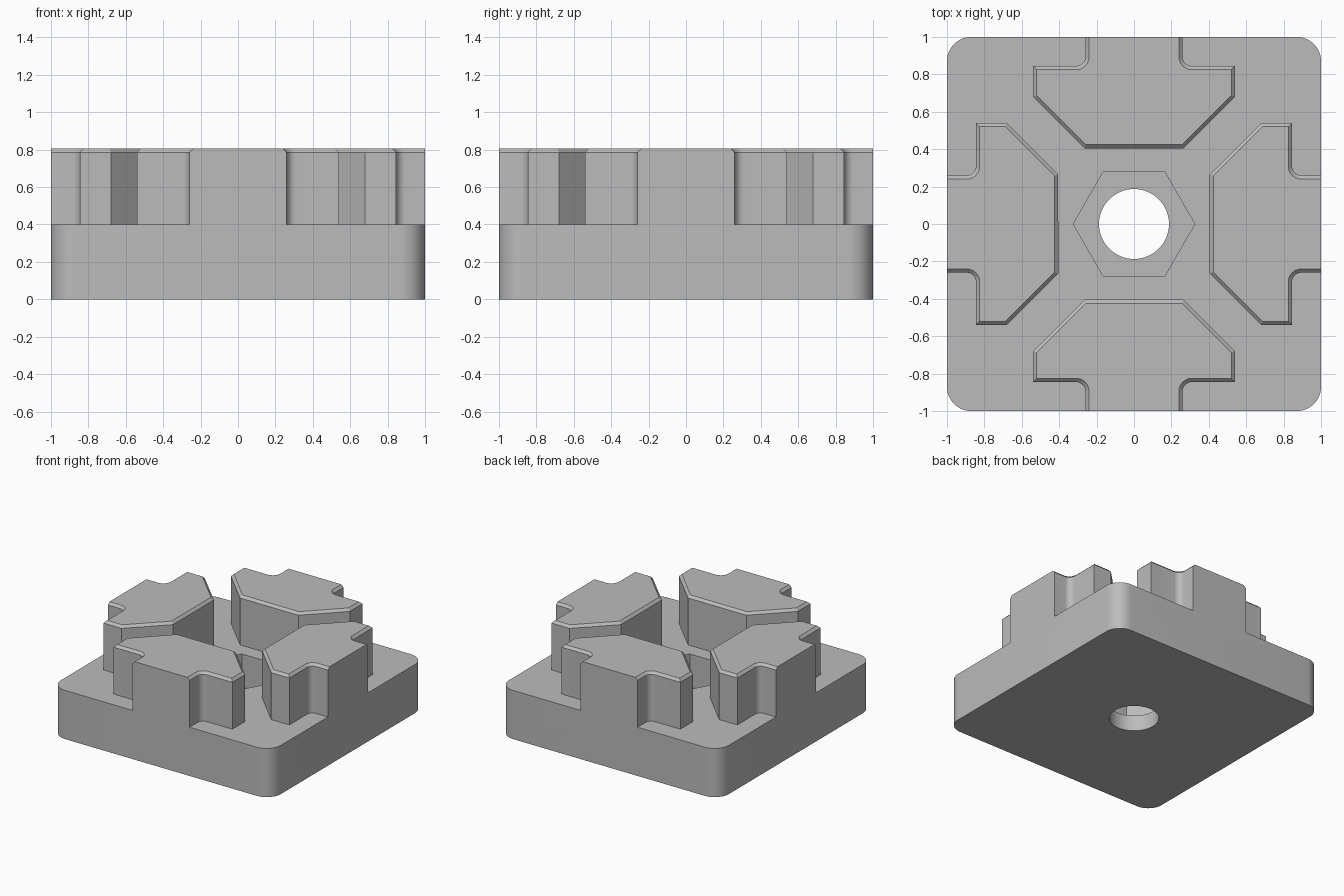
import bpy, bmesh, math
from mathutils import Matrix

if "Cube" in bpy.data.objects:
    bpy.data.objects.remove(bpy.data.objects["Cube"])

BASE_TOP, JAW_TOP, FLOOR = 0.40, 0.805, 0.13

grey = bpy.data.materials.new("plain grey")
grey.diffuse_color = (0.5, 0.5, 0.5, 1)
grey.use_nodes = True
grey.node_tree.nodes["Principled BSDF"].inputs["Base Color"].default_value = grey.diffuse_color


def arc(cx, cy, r, a0, a1, n):
    return [(cx + r * math.cos(math.radians(a0 + (a1 - a0) * i / n)),
             cy + r * math.sin(math.radians(a0 + (a1 - a0) * i / n))) for i in range(n + 1)]


def prism(name, outline, z0, z1, turn=0, chamfer=0):
    """Extrude an outline; optionally chamfer the top rim except along y = -1."""
    bm = bmesh.new()
    face = bm.faces.new([bm.verts.new((x, y, z0)) for x, y in outline])
    top = bmesh.ops.extrude_face_region(bm, geom=[face], use_keep_orig=True)["geom"]
    bmesh.ops.translate(bm, vec=(0, 0, z1 - z0),
                        verts=[g for g in top if isinstance(g, bmesh.types.BMVert)])
    bmesh.ops.recalc_face_normals(bm, faces=bm.faces)
    if chamfer:
        rim = [e for e in bm.edges if all(v.co.z > z1 - 1e-4 for v in e.verts)
               and not all(v.co.y < -0.999 for v in e.verts)]
        bmesh.ops.bevel(bm, geom=rim, offset=chamfer, segments=1, affect='EDGES')
    bm.transform(Matrix.Rotation(math.radians(turn), 4, 'Z'))
    mesh = bpy.data.meshes.new(name)
    bm.to_mesh(mesh)
    bm.free()
    mesh.materials.append(grey)
    ob = bpy.data.objects.new(name, mesh)
    bpy.context.collection.objects.link(ob)
    return ob


# Square base with rounded corners
r = 0.13
corners = []
for i, (sx, sy) in enumerate([(1, 1), (-1, 1), (-1, -1), (1, -1)]):
    corners += arc(sx * (1 - r), sy * (1 - r), r, 90 * i, 90 * i + 90, 12)
block = prism("slotted_block", corners, 0, BASE_TOP)

# Hexagonal pocket with a round through hole in its floor
hexagon = prism("hex_cutter", arc(0, 0, 0.325, 0, 360, 6)[:-1], FLOOR, 0.6)
hole = prism("hole_cutter", arc(0, 0, 0.187, 0, 360, 64)[:-1], -0.2, 0.3)
tools = [(hexagon, 'DIFFERENCE'), (hole, 'DIFFERENCE')]

# Four jaws separated by T-shaped slots: neck, filleted shoulder, wing, slanted side
half = [(0.26, -1.0)] + arc(0.31, -0.895, 0.05, 180, 90, 8) + [
    (0.54, -0.845), (0.54, -0.68), (0.265, -0.405)]
outline = half + [(-x, y) for x, y in reversed(half)]
for i in range(4):
    jaw = prism("jaw_%d" % (i + 1), outline, BASE_TOP, JAW_TOP, 90 * i, 0.02)
    tools.append((jaw, 'UNION'))

# Merge everything into one solid
bpy.context.view_layer.objects.active = block
for tool, op in tools:
    tool.hide_render = True
    mod = block.modifiers.new(tool.name, 'BOOLEAN')
    mod.object, mod.operation, mod.solver = tool, op, 'EXACT'
    bpy.ops.object.modifier_apply(modifier=mod.name)
for tool, op in tools:
    bpy.data.objects.remove(tool)

# Smooth the round walls, keep edges sharp
block.select_set(True)
bpy.ops.object.shade_smooth_by_angle(angle=math.radians(30))
